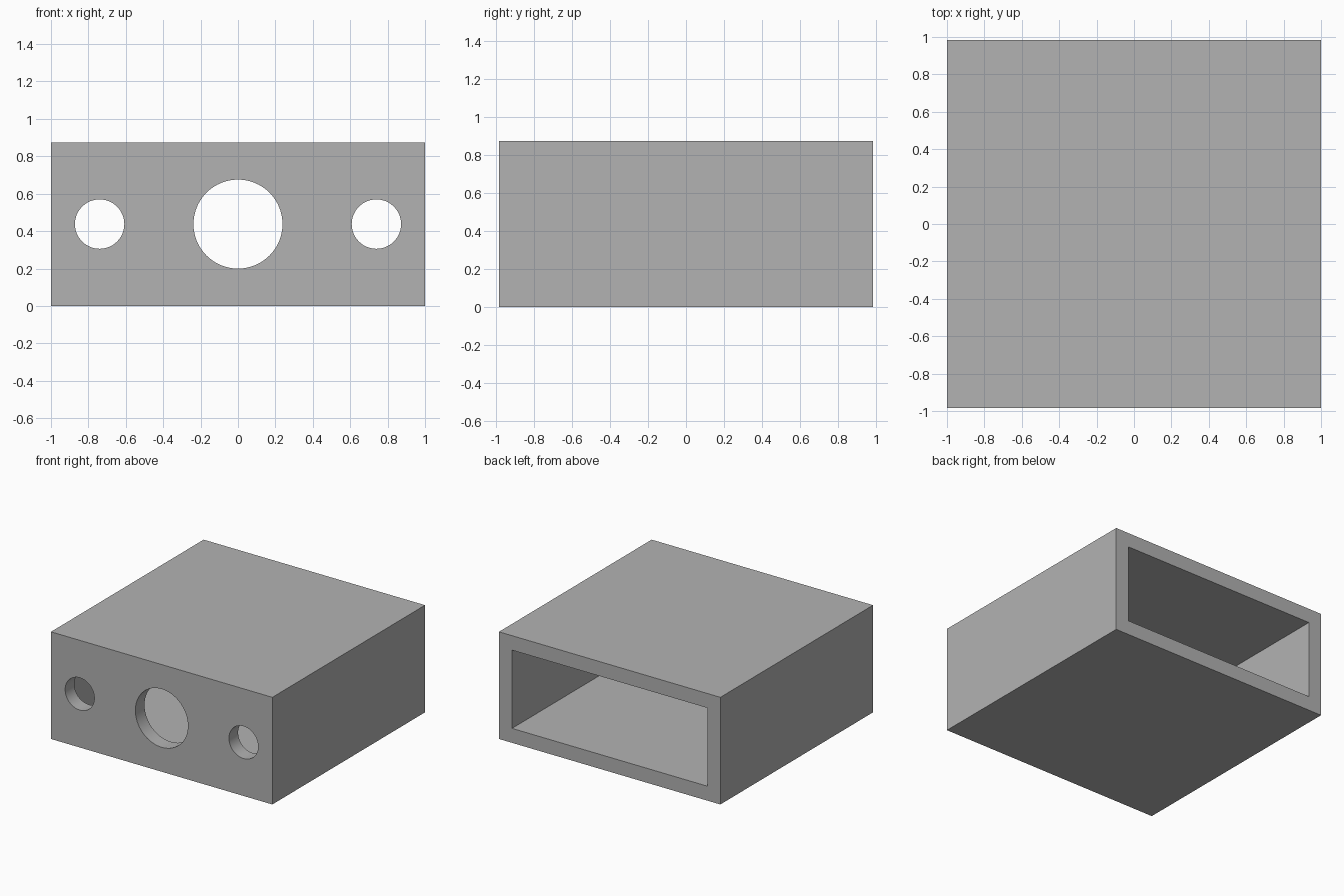
import bpy
import math

WIDTH, DEPTH, HEIGHT, WALL = 2.0, 1.97, 0.875, 0.118

if "Cube" in bpy.data.objects:
    bpy.data.objects.remove(bpy.data.objects["Cube"], do_unlink=True)

grey = bpy.data.materials.new("plain grey")
grey.use_nodes = True
colour = (0.448, 0.448, 0.448, 1.0)
grey.diffuse_color = colour
grey.node_tree.nodes["Principled BSDF"].inputs["Base Color"].default_value = colour


def box(name, size, location):
    bpy.ops.mesh.primitive_cube_add(size=1, location=location)
    obj = bpy.context.object
    obj.name = name
    obj.scale = size
    bpy.ops.object.transform_apply(location=False, rotation=False, scale=True)
    obj.data.materials.append(grey)
    return obj


def front_hole(name, x, radius):
    bpy.ops.mesh.primitive_cylinder_add(
        vertices=64, radius=radius, depth=4 * WALL,
        location=(x, -DEPTH / 2 + WALL / 2, HEIGHT / 2),
        rotation=(math.pi / 2, 0, 0))
    obj = bpy.context.object
    obj.name = name
    obj.data.materials.append(grey)
    return obj


def cut(target, cutter):
    cutter.hide_render = True
    mod = target.modifiers.new(cutter.name, "BOOLEAN")
    mod.operation = "DIFFERENCE"
    mod.solver = "EXACT"
    mod.object = cutter
    bpy.ops.object.select_all(action="DESELECT")
    bpy.context.view_layer.objects.active = target
    target.select_set(True)
    bpy.ops.object.modifier_apply(modifier=mod.name)
    bpy.data.objects.remove(cutter, do_unlink=True)


# Outer block
housing = box("housing", (WIDTH, DEPTH, HEIGHT), (0, 0, HEIGHT / 2))

# Cavity, open at the back
cut(housing, box("cavity_cutter",
                 (WIDTH - 2 * WALL, DEPTH, HEIGHT - 2 * WALL),
                 (0, WALL, HEIGHT / 2)))

# One large and two small round holes through the front wall
for name, x, radius in (("centre_hole", 0, 0.238),
                        ("left_hole", 0.74, 0.132),
                        ("right_hole", -0.74, 0.132)):
    cut(housing, front_hole(name, x, radius))

bpy.ops.object.shade_smooth_by_angle(angle=math.radians(30))
